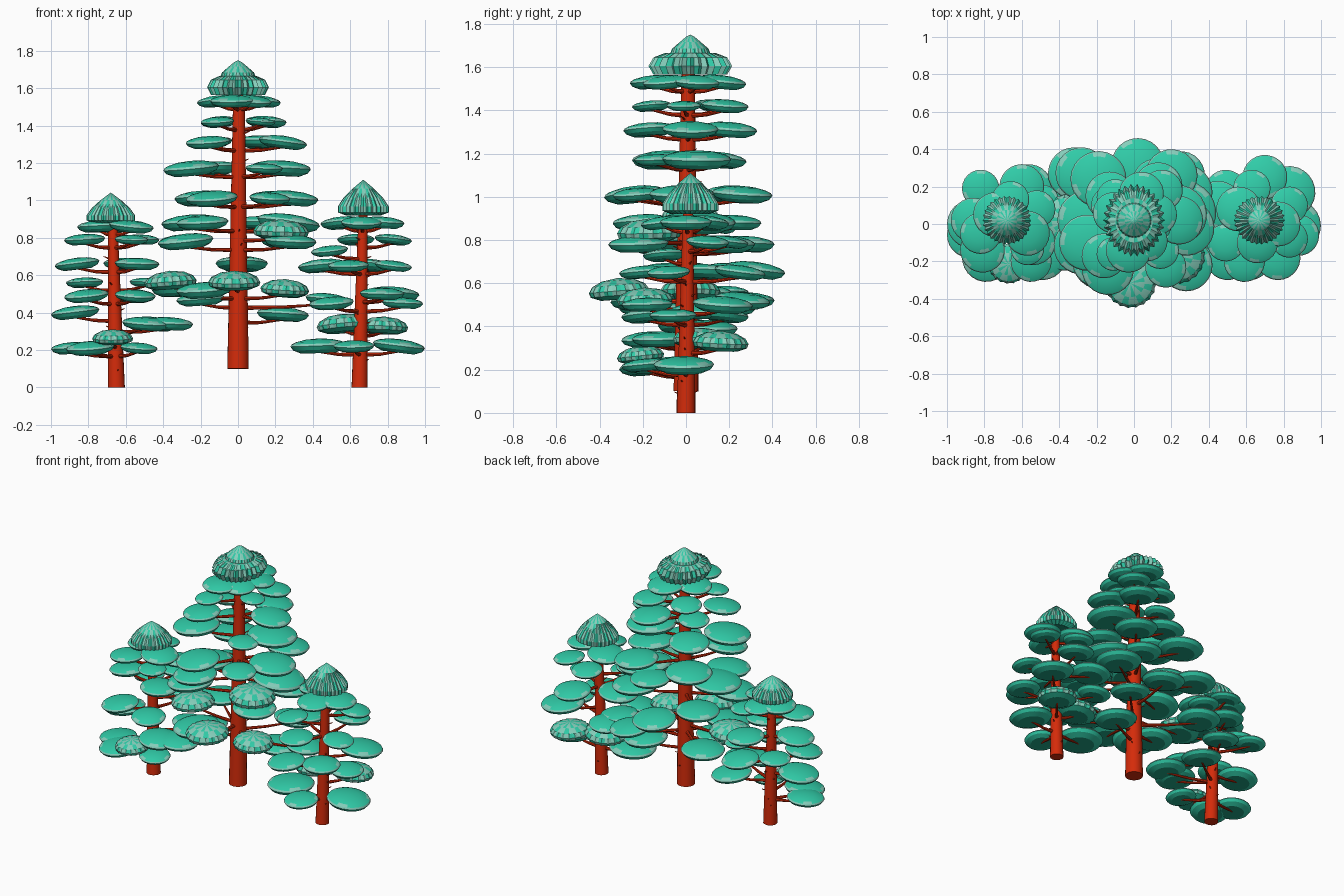
import bpy, bmesh, math, random
from mathutils import Matrix, Vector

random.seed(4)
if "Cube" in bpy.data.objects:
    bpy.data.objects.remove(bpy.data.objects["Cube"], do_unlink=True)


def material(name, colour):
    mat = bpy.data.materials.new(name)
    mat.use_nodes = True
    mat.diffuse_color = (*colour, 1)
    shader = next(n for n in mat.node_tree.nodes if n.type == "BSDF_PRINCIPLED")
    shader.inputs["Base Color"].default_value = (*colour, 1)
    return mat


TEAL = material("teal foliage", (0.03, 0.60, 0.39))
PALE = material("pale foliage", (0.24, 0.62, 0.50))
SHADE = material("deep teal underside", (0.014, 0.36, 0.23))
BARK = material("red bark", (0.66, 0.024, 0.003))
LEAF_MATERIALS = [TEAL, PALE, SHADE]


def lathe(bm, profile, sides, matrix, paint, flute=0.0):
    """Revolve (radius, height) points; flute pinches every other column of the lower rows."""
    rings = []
    for row, (radius, height) in enumerate(profile):
        if radius == 0:
            rings.append([bm.verts.new(matrix @ Vector((0, 0, height)))])
            continue
        pinch = flute if row < len(profile) - 2 else 0
        ring = []
        for i in range(sides):
            angle = math.tau * i / sides
            r = radius * (1 - pinch * (i % 2))
            ring.append(bm.verts.new(matrix @ Vector((r * math.cos(angle), r * math.sin(angle), height))))
        rings.append(ring)
    for row, (low, high) in enumerate(zip(rings, rings[1:])):
        for i in range(sides):
            j = (i + 1) % sides
            corners = [low[i % len(low)], low[j % len(low)], high[j % len(high)], high[i % len(high)]]
            face = bm.faces.new(list(dict.fromkeys(corners)))
            face.material_index = paint(row, i)


def tube(bm, points, radii, sides):
    """Tapered round sweep along a path, capped at both ends."""
    rings = []
    for k, point in enumerate(points):
        ahead = points[min(k + 1, len(points) - 1)] - points[max(k - 1, 0)]
        turn = ahead.to_track_quat("Z", "Y")
        ring = []
        for i in range(sides):
            a = math.tau * i / sides
            ring.append(bm.verts.new(point + turn @ Vector((math.cos(a), math.sin(a), 0)) * radii[k]))
        rings.append(ring)
    for low, high in zip(rings, rings[1:]):
        for i in range(sides):
            j = (i + 1) % sides
            bm.faces.new((low[i], low[j], high[j], high[i]))
    bm.faces.new(rings[-1])
    return bm.faces.new(rings[0][::-1])


def finish(bm, name, mats):
    bmesh.ops.recalc_face_normals(bm, faces=bm.faces)
    mesh = bpy.data.meshes.new(name)
    bm.to_mesh(mesh)
    bm.free()
    for mat in mats:
        mesh.materials.append(mat)
    obj = bpy.data.objects.new(name, mesh)
    bpy.context.collection.objects.link(obj)
    bpy.ops.object.select_all(action="DESELECT")
    obj.select_set(True)
    bpy.context.view_layer.objects.active = obj
    bpy.ops.object.shade_smooth_by_angle(angle=math.radians(22))


# Flat cushion of needles and its taller, pleated version
PAD = [(0, -.24), (.62, -.24), (.9, -.12), (1, .02), (.95, .1), (.8, .17), (.45, .25), (0, .28)]
DOME = [(0, -.25), (.62, -.25), (.95, -.12), (1, .03), (.88, .22), (.55, .38), (0, .46)]
# Treetop shapes
SKIRT = [(0, .01), (.1, 0), (.145, .0), (.165, .04), (.145, .08), (.1, .1), (0, .1)]
SPIRE = [(0, .08), (.08, .08), (.095, .1), (.085, .125), (.05, .155), (.02, .18), (0, .19)]
CAP = [(0, .02), (.09, 0), (.13, .015), (.13, .045), (.1, .09), (.055, .135), (0, .18)]


def pad_paint(row, i):
    """Deep underside, pale rim, and a few pale tufts above the rim."""
    if row == 0:
        return 2
    return 1 if row == 3 or (row == 4 and i % 8 < 2) else 0


def pleat_paint(row, i):
    """Patchy pale and teal pleats over a deep underside."""
    if row == 0:
        return 2
    return 1 if row >= 2 and (i + 2 * row) % 5 > 1 else 0


def build_tree(name, x, base, top, thick, lean, tiers, domes):
    foot = Vector((x, 0, base))
    tip = Vector((x + lean, 0.01, top))

    def on_trunk(z):
        return foot.lerp(tip, (z - base) / (top - base))

    # Trunk with a hollowed foot and short broken twigs
    bm = bmesh.new()
    steps = 8
    path = [foot.lerp(tip, k / steps) for k in range(steps + 1)]
    foot_face = tube(bm, path, [thick * (1.05 - 0.5 * k / steps) for k in range(steps + 1)], 18)
    bmesh.ops.inset_region(bm, faces=[foot_face], thickness=thick * 0.3, depth=-0.03)
    for k in range(16):
        start = on_trunk(base + (top - base) * (0.08 + 0.05 * k))
        a = random.uniform(0, math.tau)
        reach = Vector((math.cos(a), math.sin(a), 0.4)) * (thick + 0.012)
        tube(bm, [start, start + reach], [0.008, 0.002], 5)
    finish(bm, name + "_trunk", [BARK])

    # Cushions, each carried by a bent branch
    leaves, wood = bmesh.new(), bmesh.new()
    cushions = [(z, p, False) for z, pads in tiers for p in pads]
    cushions += [(z, p, True) for z, p in domes]
    for z, (px, py, size), is_dome in cushions:
        centre = Vector((x + px, py, z))
        out = Vector((px, py, 0)).normalized()
        droop = Matrix.Rotation(math.radians(random.uniform(2, 8)), 4, Vector((-out.y, out.x, 0)))
        spin = Matrix.Rotation(random.uniform(0, math.tau), 4, "Z")
        place = Matrix.Translation(centre) @ droop @ spin @ Matrix.Scale(size, 4)
        if is_dome:
            lathe(leaves, DOME, 40, place, pleat_paint, 0.05)
        else:
            lathe(leaves, PAD, 24, place, pad_paint)
        root = on_trunk(z - 0.045)
        end = centre - Vector((0, 0, size * 0.2))
        elbow = root.lerp(end, 0.5) + Vector((0, 0, -0.006))
        tube(wood, [root, elbow, end], [0.012, 0.009, 0.005], 8)
    finish(leaves, name + "_foliage", LEAF_MATERIALS)
    finish(wood, name + "_branches", [BARK])


def build_crown(name, x, z, shape, stretch=(1, 1, 1), flute=0.08):
    bm = bmesh.new()
    place = Matrix.Translation((x, 0.02, z)) @ Matrix.Diagonal((*stretch, 1))
    lathe(bm, shape, 60, place, pleat_paint, flute)
    finish(bm, name, LEAF_MATERIALS)


build_tree("centre", 0, .1, 1.6, .055, .005, [
    (1.53, [(-.11, .06, .11), (.12, .05, .11), (-.03, -.14, .12), (.04, .16, .12), (.07, -.09, .11)]),
    (1.42, [(-.11, -.16, .09), (.15, .18, .11), (.12, -.01, .08), (-.1, .14, .1)]),
    (1.31, [(-.16, -.17, .12), (.24, .02, .13), (-.13, .1, .1), (.13, .2, .13)]),
    (1.17, [(-.25, -.1, .15), (.23, .05, .16), (-.13, .15, .13), (.14, -.14, .1)]),
    (1.01, [(-.19, .24, .15), (.28, -.02, .15), (-.14, -.24, .14), (.2, .26, .14), (.17, -.23, .11)]),
    (.88, [(-.25, .02, .16), (-.19, -.2, .14), (.27, .06, .17), (.12, .22, .13)]),
    (.78, [(-.28, -.12, .15), (.28, -.22, .14), (.27, .17, .15), (-.28, .27, .14)]),
    (.66, [(.02, .32, .14)]),
    (.52, [(-.18, -.2, .15), (-.32, .27, .14), (.25, .26, .13)]),
    (.47, [(-.2, -.05, .13), (.48, .05, .12)]),
    (.39, [(.24, .1, .14)]),
], [(.56, (-.02, -.31, .14)), (.56, (-.36, .02, .14)), (.52, (.25, -.19, .13)), (.83, (.23, -.17, .15))])
build_crown("centre_crown_skirt", 0, 1.565, SKIRT, (1, 1.18, 1), 0.12)
build_crown("centre_crown_spire", 0, 1.56, SPIRE, flute=0.03)

build_tree("right", -.65, 0, .93, .043, -.02, [
    (.86, [(-.09, .05, .12), (.08, -.05, .12), (-.01, .13, .1)]),
    (.79, [(-.17, -.05, .11), (.13, .08, .1), (.08, -.13, .09)]),
    (.66, [(-.21, .02, .12), (.11, -.1, .12), (.05, .2, .12)]),
    (.56, [(-.17, .19, .1), (.16, .12, .09)]),
    (.49, [(-.16, -.14, .12), (.09, .2, .12), (.1, -.2, .11)]),
    (.4, [(-.22, 0, .13)]),
    (.34, [(.16, -.17, .13), (.28, -.12, .13), (.2, .14, .13)]),
    (.21, [(-.23, -.06, .12), (.12, -.16, .1), (-.14, -.18, .13)]),
], [(.26, (-.02, -.21, .11))])
build_crown("right_crown", -.68, .88, CAP, (1, 1, .9))

build_tree("left", .65, 0, 1.0, .041, .02, [
    (.88, [(-.09, .08, .12), (.12, 0, .12), (.01, -.1, .11)]),
    (.79, [(.18, .1, .1), (-.02, .19, .1)]),
    (.73, [(-.16, -.1, .1)]),
    (.65, [(.18, -.08, .1), (-.2, .1, .13), (.05, .25, .12), (-.06, -.2, .11)]),
    (.5, [(.12, -.18, .12), (.18, .17, .14)]),
    (.45, [(-.16, .18, .11), (.23, -.06, .11), (-.15, -.18, .12)]),
    (.22, [(-.22, -.03, .15), (.21, -.01, .14), (-.03, -.19, .11)]),
], [(.33, (-.09, .08, .14)), (.32, (.13, .16, .13))])
build_crown("left_crown", .67, .92, CAP, (1.05, 1, 1.06))
